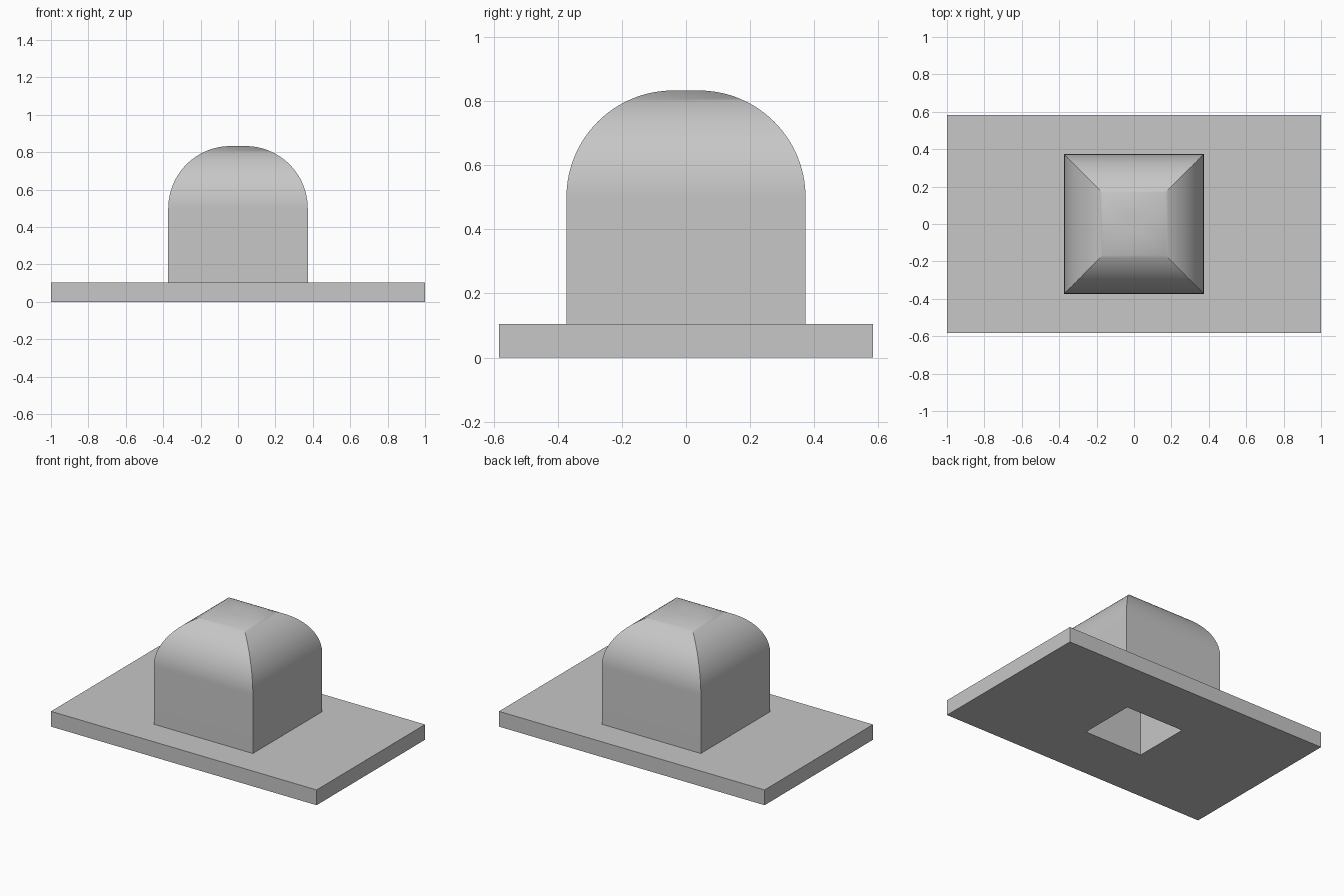
import bpy
import bmesh
import math

cube = bpy.data.objects.get("Cube")
if cube:
    bpy.data.objects.remove(cube, do_unlink=True)

PLATE_X, PLATE_Y, PLATE_TOP = 1.0, 0.583, 0.104
HOLE_X, HOLE_Y, HOLE_TOP = 0.218, 0.196, 0.55
DOME_HALF, DOME_TOP, RADIUS = 0.373, 0.833, 0.333
SEGMENTS = 32

# Single plain grey
grey = bpy.data.materials.new("plain grey")
grey.use_nodes = True
colour = (0.57, 0.57, 0.57, 1)
grey.diffuse_color = colour
grey.node_tree.nodes["Principled BSDF"].inputs["Base Color"].default_value = colour


def stack_rings(name, rings, closed):
    """Bridge rectangular rings (half x, half y, z); cap both ends or join them."""
    bm = bmesh.new()
    loops = [[bm.verts.new((sx * hx, sy * hy, z))
              for sx, sy in ((-1, -1), (1, -1), (1, 1), (-1, 1))]
             for hx, hy, z in rings]
    pairs = list(zip(loops, loops[1:]))
    if closed:
        pairs.append((loops[-1], loops[0]))
    else:
        bm.faces.new(loops[0])
        bm.faces.new(loops[-1])
    for a, b in pairs:
        for i in range(4):
            j = (i + 1) % 4
            bm.faces.new((a[i], a[j], b[j], b[i]))
    bmesh.ops.recalc_face_normals(bm, faces=bm.faces)
    mesh = bpy.data.meshes.new(name)
    bm.to_mesh(mesh)
    bm.free()
    mesh.materials.append(grey)
    obj = bpy.data.objects.new(name, mesh)
    bpy.context.collection.objects.link(obj)
    return obj


# Base plate with a rectangular hole through it
stack_rings("base_plate", [
    (HOLE_X, HOLE_Y, 0), (PLATE_X, PLATE_Y, 0),
    (PLATE_X, PLATE_Y, PLATE_TOP), (HOLE_X, HOLE_Y, PLATE_TOP)], closed=True)

# Square dome: hollow shaft inside, straight walls, then quarter-round shoulders
dome_rings = [(HOLE_X, HOLE_Y, HOLE_TOP), (HOLE_X, HOLE_Y, PLATE_TOP),
              (DOME_HALF, DOME_HALF, PLATE_TOP)]
for i in range(SEGMENTS + 1):
    angle = math.pi / 2 * i / SEGMENTS
    half = DOME_HALF - RADIUS + RADIUS * math.cos(angle)
    dome_rings.append((half, half, DOME_TOP - RADIUS + RADIUS * math.sin(angle)))
dome = stack_rings("square_dome", dome_rings, closed=False)

# Smooth shoulders with sharp corner creases
bpy.ops.object.select_all(action='DESELECT')
dome.select_set(True)
bpy.context.view_layer.objects.active = dome
bpy.ops.object.shade_smooth_by_angle(angle=math.radians(30))
